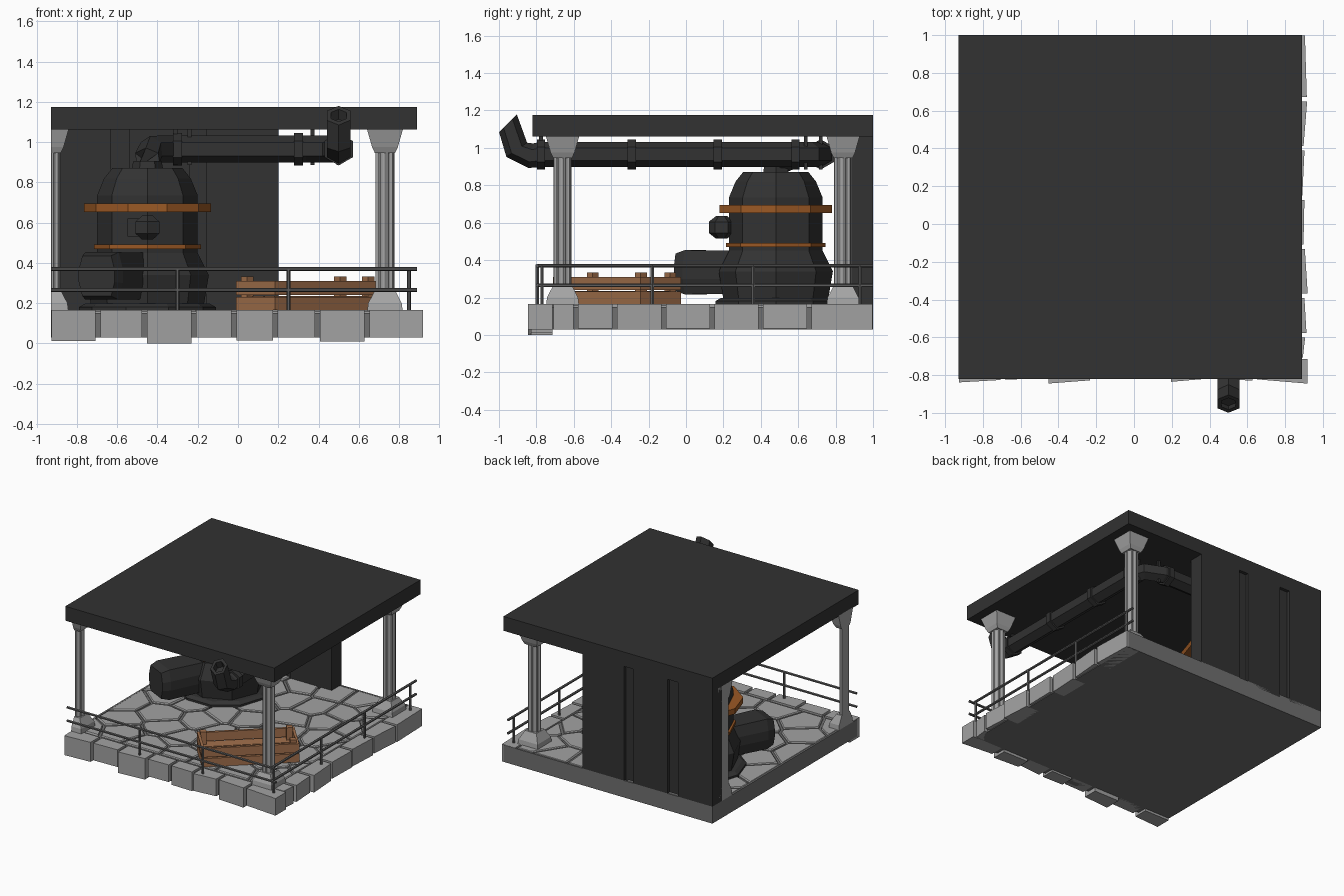
import bpy, bmesh, math, random
from mathutils import Vector as V, Matrix

if "Cube" in bpy.data.objects:
    bpy.data.objects.remove(bpy.data.objects["Cube"])
random.seed(4)

def mat(name, r, g, b):
    m = bpy.data.materials.new(name)
    m.diffuse_color = (r, g, b, 1)
    m.use_nodes = True
    m.node_tree.nodes["Principled BSDF"].inputs["Base Color"].default_value = m.diffuse_color
    return m

DARK = mat("dark iron", .032, .032, .032)
STONE = mat("light stone", .36, .36, .36)
COLUMN = mat("column stone", .37, .37, .37)
GROUT = mat("grout grey", .16, .16, .16)
RAIL = mat("rail grey", .11, .11, .11)
COPPER = mat("copper", .33, .10, .018)
WOOD = mat("wood", .37, .165, .073)

def finish(bm, name, m):
    bmesh.ops.recalc_face_normals(bm, faces=bm.faces[:])
    me = bpy.data.meshes.new(name)
    bm.to_mesh(me)
    bm.free()
    me.materials.append(m)
    ob = bpy.data.objects.new(name, me)
    bpy.context.collection.objects.link(ob)
    return ob

def add_loft(bm, rings):
    vs = [[bm.verts.new(p) for p in r] for r in rings]
    n = len(vs[0])
    for a, b in zip(vs, vs[1:]):
        for i in range(n):
            j = (i + 1) % n
            bm.faces.new((a[i], a[j], b[j], b[i]))
    bm.faces.new(vs[0][::-1])
    bm.faces.new(vs[-1])

def loft(name, rings, m):
    bm = bmesh.new()
    add_loft(bm, rings)
    return finish(bm, name, m)

def box(name, x0, x1, y0, y1, z0, z1, m):
    return loft(name, [[V((x0, y0, z)), V((x1, y0, z)), V((x1, y1, z)), V((x0, y1, z))]
                       for z in (z0, z1)], m)

def ring(c, z, r, n, phase=0):
    return [V((c[0] + r * math.cos(phase + math.tau * i / n),
               c[1] + r * math.sin(phase + math.tau * i / n), z)) for i in range(n)]

def lathe(name, c, prof, n, m, phase=0):
    return loft(name, [ring(c, z, r, n, phase) for r, z in prof], m)

def sweep(path, r, n=6):
    path = [V(p) for p in path]
    rings, side = [], None
    for i, p in enumerate(path):
        t = (path[min(i + 1, len(path) - 1)] - path[max(i - 1, 0)]).normalized()
        if side is None:
            side = t.cross(V((0, 0, 1)) if abs(t.z) < .9 else V((0, 1, 0)))
        side = (side - t * side.dot(t)).normalized()
        if abs(t.z) < .85:
            side = t.cross(V((0, 0, 1))).normalized()
        up = side.cross(t)
        rings.append([p + r * (math.sin(a) * side + math.cos(a) * up)
                      for a in (math.tau * k / n for k in range(n))])
    return rings

# roof and floor slab
box("roof", -.93, .89, -.82, 1, 1.062, 1.175, DARK)
box("floor_slab", -.93, .88, -.79, 1, .03, .15, GROUT)
box("slab_back_edge", -.93, .89, .985, 1, .03, .163, GROUT)
box("slab_left_edge", -.93, -.915, -.80, 1, .03, .163, GROUT)

# back wall with vertical grooves
for i, (a, b) in enumerate([(-.93, -.63), (-.54, -.24), (-.16, .2)]):
    box(f"wall_panel_{i}", a, b, .88, 1, .14, 1.07, DARK)
for i, (a, b) in enumerate([(-.63, -.54), (-.24, -.16)]):
    box(f"wall_groove_{i}", a, b, .90, .975, .14, 1.07, DARK)

# paving: irregular stones cut by bisectors between seeds
def clip(poly, point, normal):
    out = []
    for a, b in zip(poly, poly[1:] + poly[:1]):
        da, db = (a - point).dot(normal), (b - point).dot(normal)
        if da <= 0:
            out.append(a)
        if da * db < 0:
            out.append(a.lerp(b, da / (da - db)))
    return out

seeds = [V((-.93 + .26 * (i + .25 + .5 * (j % 2)) + random.uniform(-.07, .07),
            -.70 + .24 * (j + .5) + random.uniform(-.07, .07), 0))
         for i in range(7) for j in range(7)]
bm = bmesh.new()
for s in seeds:
    poly = [V((-.915, -.69, 0)), V((.78, -.69, 0)), V((.78, .985, 0)), V((-.915, .985, 0))]
    for o in seeds:
        if o is not s and poly:
            d = (o - s).normalized()
            poly = clip(poly, (s + o) / 2 - d * .010, d)
    if len(poly) > 2:
        c = sum(poly, V()) / len(poly)
        add_loft(bm, [[p + V((0, 0, .13)) for p in poly], [p + V((0, 0, .158)) for p in poly],
                      [p.lerp(c, .05) + V((0, 0, .165)) for p in poly]])
finish(bm, "paving_stones", STONE)

# rough edge blocks along front and right
def edge_blocks(name, cuts, lows, place):
    bm = bmesh.new()
    for k, (a, b) in enumerate(zip(cuts, cuts[1:])):
        a, b = a + .012, b - .012
        o0, o1 = random.uniform(0, .03), random.uniform(0, .03)
        add_loft(bm, [[place(a, o0, z), place(b, o1, z), place(b, -.10, z), place(a, -.10, z)]
                      for z in (lows[k % len(lows)], .165)])
    finish(bm, name, STONE)

edge_blocks("front_edge_blocks", [-.938, -.695, -.465, -.22, -.02, .185, .395, .64, .93],
            [.012, .03, 0, .03, .015, .03, .01, .03], lambda t, o, z: V((t, -.815 - o, z)))
edge_blocks("right_edge_blocks", [-.72, -.59, -.38, -.12, .14, .40, .66, 1.01],
            [.03, .035], lambda t, o, z: V((.89 + o, t, z)))

# columns; the left ones are halved by the model's edge
def column(name, x, y):
    def cut(r):
        return [V((max(p.x, -.93), p.y, p.z)) for p in r]
    q = math.sqrt(2)
    for part, prof in (("base", [(.088, .16), (.083, .2), (.06, .245), (.05, .265)]),
                       ("capital", [(.05, .945), (.064, .975), (.09, 1.066)])):
        loft(f"{name}_{part}", [cut(ring((x, y), z, h * q, 4, math.pi / 4)) for h, z in prof], COLUMN)
    shaft = []
    for z in (.25, .96):
        shaft.append(cut([V((x + (p.x - x) * k, y + (p.y - y) * k, z)) for p, k in
                          zip(ring((x, y), z, .048, 32, math.tau / 64), [1, 1, .84, .84] * 8)]))
    loft(f"{name}_shaft", shaft, COLUMN)

column("front_right_column", .73, -.66)
column("back_right_column", .73, .84)
column("front_left_column", -.93, -.66)
column("back_left_column", -.93, .84)

# railings
for z in (.265, .37):
    loft("front_rail", sweep([(-.93, -.795, z), (.89, -.795, z)], .010), RAIL)
    loft("right_rail", sweep([(.85, -.80, z), (.85, 1, z)], .010), RAIL)
for x in (-.3, .25):
    lathe("front_rail_post", (x, -.795), [(.010, .15), (.010, .37)], 6, RAIL)
for y in (-.77, -.18, .36, .93):
    lathe("right_rail_post", (.85, y), [(.010, .15), (.010, .37)], 6, RAIL)

# boiler
B = (-.45, .48)
lathe("boiler_foot", B, [(.34, .15), (.34, .18), (.31, .197)], 10, DARK)
lathe("boiler_body", B, [(.28, .19), (.305, .34), (.25, .45), (.25, .735), (.215, .82), (.175, .87)], 8, DARK)
lathe("boiler_neck", B, [(.08, .86), (.07, .905)], 6, DARK)
lathe("upper_band", B, [(.315, .652), (.315, .695)], 10, COPPER)
lathe("lower_band", B, [(.266, .47), (.266, .492)], 8, COPPER)

# valve knob on the boiler front
lathe("front_knob", (-.45, .19), [(.03, .515), (.068, .545), (.068, .605), (.03, .635)], 6, DARK, math.pi / 6)
box("knob_stem", -.55, -.45, .2, .3, .53, .62, DARK)

# fuel hood leaning out to the front left
u, w = V((-.45, -.893, 0)), V((.893, -.45, 0))
rings = []
for d, hw, hh in ((.18, .11, .115), (.50, .115, .118), (.56, .10, .10)):
    c = V((B[0], B[1], .335)) + u * d
    rings.append([c + w * hw * a + V((0, 0, hh * b)) for a, b in
                  ((-1, -.3), (-.8, -1), (.8, -1), (1, -.3), (1, .3), (.8, 1), (-.8, 1), (-1, .3))])
loft("fuel_hood", rings, DARK)

# exhaust pipe with an open end
Z = .965
rings = sweep([(-.45, .48, .86), (-.45, .49, .92), (-.43, .60, Z), (-.32, .72, Z), (.34, .72, Z),
               (.46, .67, Z), (.5, .56, Z), (.5, -.78, Z), (.5, -.83, .958), (.5, -.905, .99),
               (.5, -.942, 1.122), (.5, -.952, 1.132)], .067)
del rings[-2]
end = sum(rings[-1], V()) / 6
rings.append([end.lerp(p, .65) for p in rings[-1]])
rings.append([p + V((0, .02, -.05)) for p in rings[-1]])
loft("exhaust_pipe", rings, DARK)
for y in (-.775, -.29, .17, .585):
    loft("pipe_collar", sweep([(.5, y - .022, Z), (.5, y + .022, Z)], .081), DARK)
for x in (-.3, .3):
    loft("pipe_collar", sweep([(x - .022, .72, Z), (x + .022, .72, Z)], .081), DARK)
for x, y in ((.5, -.775), (.5, .64), (.37, .72), (-.24, .72), (-.31, .72)):
    box("pipe_hanger", x - .01, x + .01, y - .01, y + .01, .885, 1.07, DARK)

# wooden crate, turned on the floor
M = Matrix.Translation((.347, -.37, .165)) @ Matrix.Rotation(math.radians(42), 4, 'Z')
def crate(name, *b):
    box(name, *b, WOOD).matrix_world = M
L, W = .35, .145
for s in (-1, 1):
    for z0, z1 in ((0, .066), (.076, .145)):
        y0, y1 = sorted((s * W, s * (W - .02)))
        crate("crate_long_plank", -L, L, y0, y1, z0, z1)
        x0, x1 = sorted((s * L, s * (L - .02)))
        crate("crate_end_plank", x0, x1, -W + .02, W - .02, z0, z1)
    for t in (-1, 1):
        if (s, t) != (-1, -1):
            cx, cy = s * (L - .04), t * (W - .04)
            crate("crate_post", cx - .022, cx + .022, cy - .022, cy + .022, 0, .168)
for i in range(3):
    y = -.12 + i * .083
    crate("crate_floor_plank", -L + .02, L - .02, y, y + .076, .05, .07)
